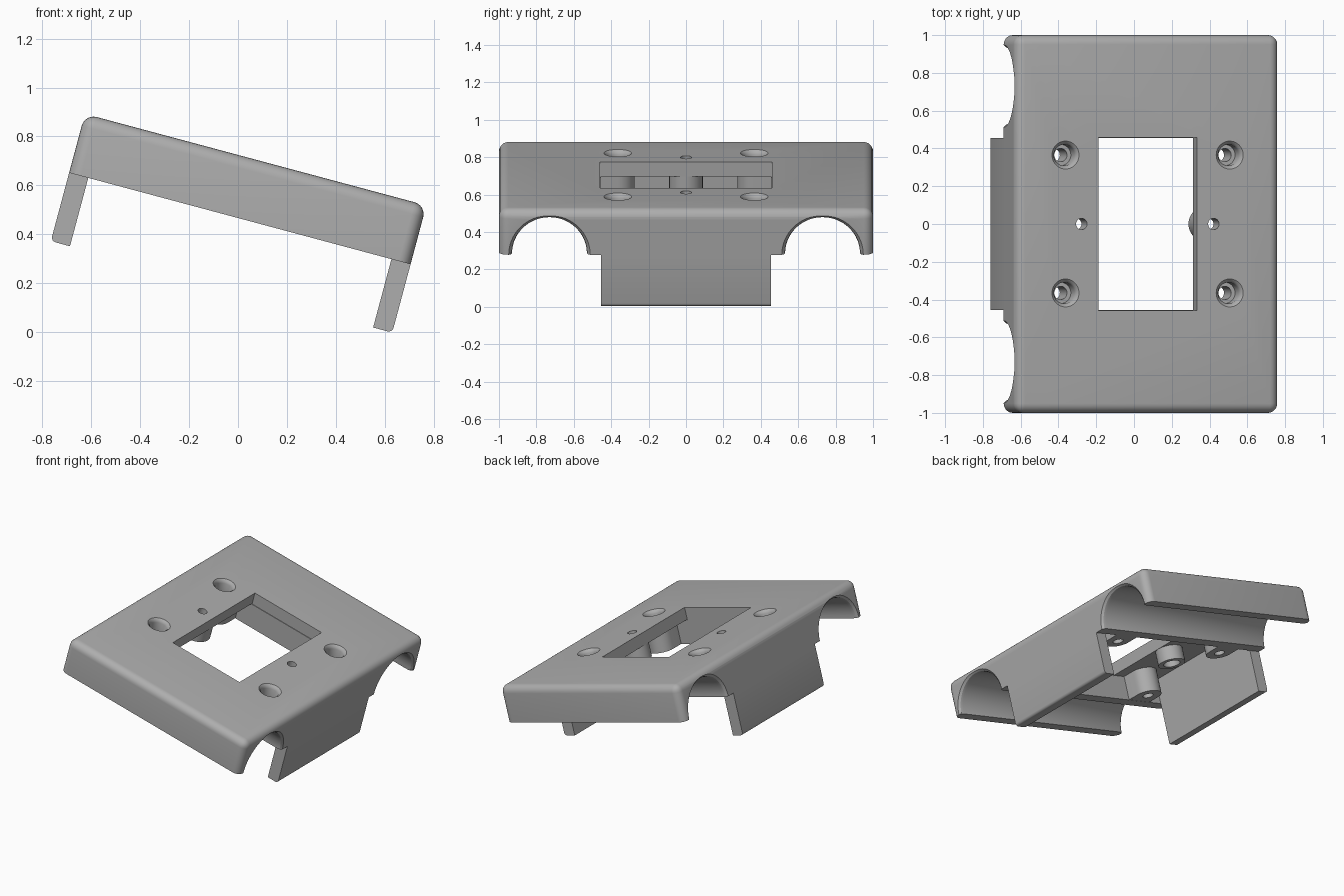
import bpy, bmesh, math
from mathutils import Matrix, Vector

cube = bpy.data.objects.get("Cube")
if cube:
    bpy.data.objects.remove(cube, do_unlink=True)

grey = bpy.data.materials.new("plain grey")
grey.use_nodes = True
grey.diffuse_color = (0.42, 0.42, 0.42, 1)
grey.node_tree.nodes["Principled BSDF"].inputs["Base Color"].default_value = grey.diffuse_color

# Everything is built level, then tilted about y
TILT = Matrix.Rotation(math.radians(15), 4, 'Y')
MID = -0.113                      # centre of the plate along its slope
HALF = 0.722                      # half its sloping width
BASE, TOP = 0.451, 0.70           # underside and top of the plate
CEILING = 0.618                   # underside of the thin centre panel


def finish(bm, name):
    bmesh.ops.recalc_face_normals(bm, faces=bm.faces)
    mesh = bpy.data.meshes.new(name)
    bm.to_mesh(mesh)
    bm.free()
    mesh.materials.append(grey)
    ob = bpy.data.objects.new(name, mesh)
    bpy.context.collection.objects.link(ob)
    return ob


def box(name, lo, hi, round_rule=None, radius=0.05, segments=6):
    bm = bmesh.new()
    bmesh.ops.create_cube(bm, size=1)
    lo, hi = Vector(lo), Vector(hi)
    for v in bm.verts:
        v.co = Vector([(a + b) / 2 + c * (b - a) for a, b, c in zip(lo, hi, v.co)])
    if round_rule:
        edges = [e for e in bm.edges if round_rule(e.verts[0].co, e.verts[1].co)]
        bmesh.ops.bevel(bm, geom=edges, offset=radius, segments=segments,
                        profile=0.5, affect='EDGES', clamp_overlap=True)
    return finish(bm, name)


def turned(name, profile, place, sides=48):
    """Closed round solid from (radius, height) rings."""
    bm = bmesh.new()
    rings = [[bm.verts.new((r * math.cos(math.tau * i / sides),
                            r * math.sin(math.tau * i / sides), h))
              for i in range(sides)] for r, h in profile]
    for a, b in zip(rings, rings[1:]):
        for i in range(sides):
            j = (i + 1) % sides
            bm.faces.new((a[i], a[j], b[j], b[i]))
    bm.faces.new(rings[0])
    bm.faces.new(rings[-1])
    bm.transform(place)
    return finish(bm, name)


def corner_boss(u, side):
    """Round-ended post that joins the side wall."""
    bm = bmesh.new()
    outline = [(0.09, 0.105), (-0.09, 0.105)]
    outline += [(-0.09 * math.cos(math.pi * i / 16), -0.09 * math.sin(math.pi * i / 16))
                for i in range(17)]
    face = bm.faces.new([bm.verts.new((MID + u + x, side * (0.365 + y), BASE + 0.001))
                         for x, y in outline])
    out = bmesh.ops.extrude_face_region(bm, geom=[face])["geom"]
    for v in out:
        if isinstance(v, bmesh.types.BMVert):
            v.co.z = 0.64
    return finish(bm, "corner_boss")


def combine(ob, tool, operation):
    mod = ob.modifiers.new("cut", 'BOOLEAN')
    mod.operation, mod.solver, mod.object = operation, 'EXACT', tool
    graph = bpy.context.evaluated_depsgraph_get()
    mesh = bpy.data.meshes.new_from_object(ob.evaluated_get(graph))
    ob.modifiers.clear()
    ob.data = mesh
    bpy.data.objects.remove(tool, do_unlink=True)


def at(u, y, w=0):
    return Matrix.Translation((MID + u, y, w))


# Plate with rounded top and corners, sharp below
plate = box("cover_plate", (MID - HALF, -1, BASE), (MID + HALF, 1, TOP),
            lambda a, b: max(a.z, b.z) > TOP - 0.01)

# Hollow under the centre
combine(plate, box("hollow", (MID - 0.641, -0.455, 0.3), (MID + 0.641, 0.455, CEILING)),
        'DIFFERENCE')

# Half-round channels along both sides, flared at their ends
for side in (-1, 1):
    place = at(0, side * 0.73, BASE) @ Matrix.Rotation(math.pi / 2, 4, 'Y')
    flare = [(0.235, -0.75), (0.218, -HALF), (0.205, 0.012 - HALF), (0.2, 0.03 - HALF)]
    rings = flare + [(r, -h) for r, h in reversed(flare)]
    combine(plate, turned("channel", rings, place, 64), 'DIFFERENCE')

# Posts under the panel
for u in (-0.45, 0.45):
    for side in (-1, 1):
        combine(plate, corner_boss(u, side), 'UNION')
for u in (-0.362, 0.362):
    combine(plate, turned("middle_boss", [(0.09, 0.52), (0.09, 0.64)], at(u, 0)), 'UNION')

# Window
combine(plate, box("window", (MID - 0.27, -0.459, CEILING - 0.004), (MID + 0.27, 0.459, 0.8)),
        'DIFFERENCE')

# Counterbored screw holes and small middle holes
screw = [(0.035, 0.4), (0.035, 0.6), (0.056, 0.6), (0.056, 0.675),
         (0.062, 0.69), (0.074, TOP), (0.074, 0.75)]
small = [(0.055, 0.45), (0.055, 0.585), (0.03, 0.585), (0.03, 0.75)]
for u in (-0.45, 0.45):
    for side in (-1, 1):
        combine(plate, turned("screw_hole", screw, at(u, side * 0.365)), 'DIFFERENCE')
for u in (-0.362, 0.362):
    combine(plate, turned("small_hole", small, at(u, 0)), 'DIFFERENCE')

# Legs hanging from the two long edges, outer foot edge eased
parts = [plate]
for name, s in (("left_leg", 1), ("right_leg", -1)):
    inner, outer = sorted((MID + s * 0.641, MID + s * HALF))
    edge = MID + s * HALF
    parts.append(box(name, (inner, -0.455, 0.162), (outer, 0.455, BASE),
                     lambda a, b: all(abs(p.x - edge) < 0.001 and p.z < 0.2 for p in (a, b)),
                     0.02, 4))

# Tilt and shade
for ob in parts:
    ob.data.transform(TILT)
    bpy.ops.object.select_all(action='DESELECT')
    ob.select_set(True)
    bpy.context.view_layer.objects.active = ob
    bpy.ops.object.shade_smooth_by_angle(angle=math.radians(30))
